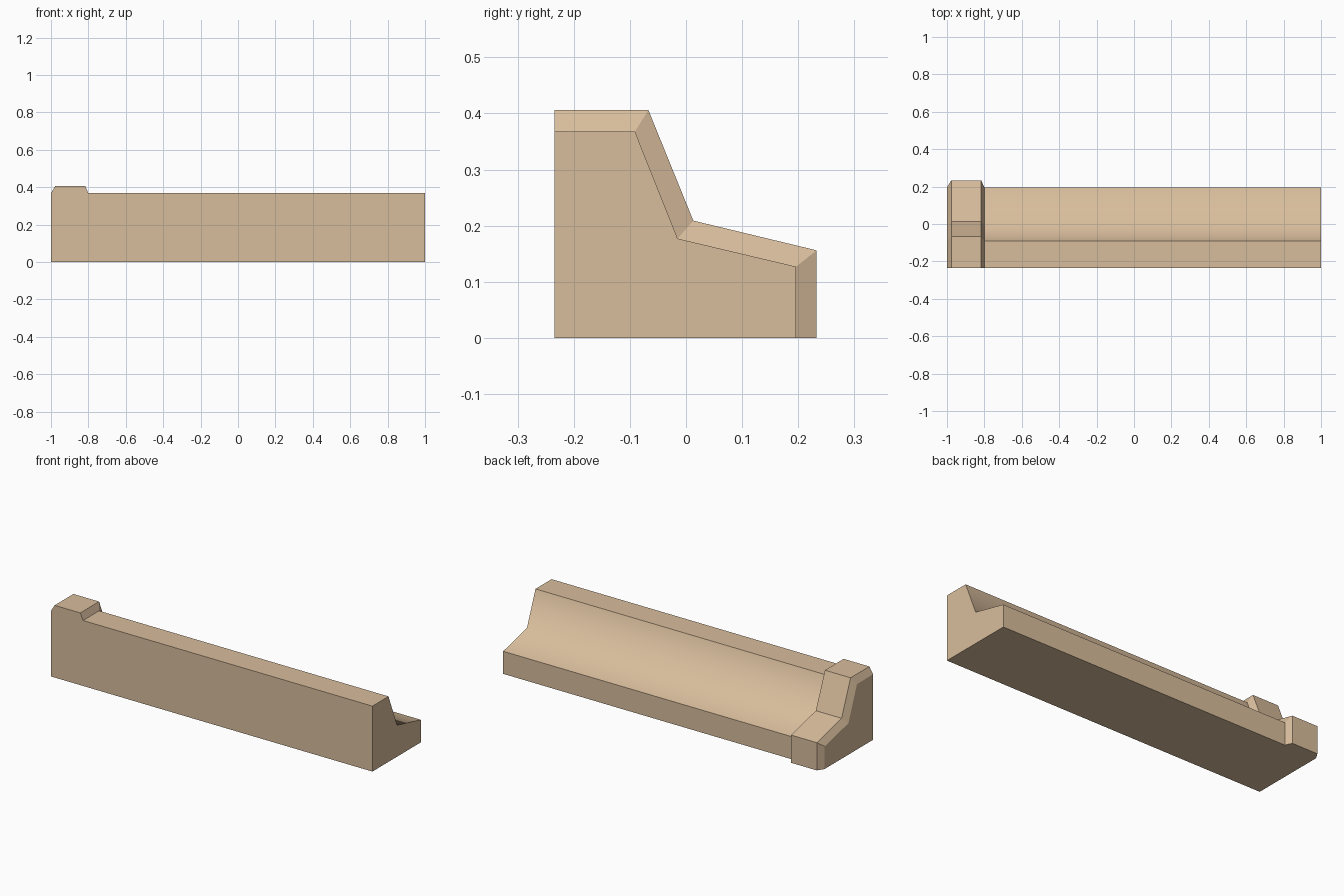
import bpy
import bmesh

# Remove the default cube
cube = bpy.data.objects.get("Cube")
if cube:
    bpy.data.objects.remove(cube, do_unlink=True)

# Single warm tan colour
TAN = (0.69, 0.51, 0.335, 1.0)
tan = bpy.data.materials.new("warm_tan")
tan.use_nodes = True
tan.diffuse_color = TAN
tan.node_tree.nodes["Principled BSDF"].inputs["Base Color"].default_value = TAN

# Cross-sections (y, z): the long rail and the slightly larger end block
RAIL = [(-0.234, 0), (0.196, 0), (0.196, 0.127),
        (-0.015, 0.177), (-0.091, 0.368), (-0.234, 0.368)]
BLOCK = [(-0.234, 0), (0.233, 0), (0.233, 0.156),
         (0.013, 0.209), (-0.067, 0.406), (-0.234, 0.406)]


def loft(name, stations, smooth_sides=()):
    """Join matching profiles placed along x into one closed solid."""
    bm = bmesh.new()
    rings = [[bm.verts.new((x, y, z)) for y, z in profile]
             for x, profile in stations]
    count = len(rings[0])
    for a, b in zip(rings, rings[1:]):
        for i in range(count):
            j = (i + 1) % count
            face = bm.faces.new((a[i], a[j], b[j], b[i]))
            face.smooth = i in smooth_sides and a is rings[-2]
    bm.faces.new(rings[0])
    bm.faces.new(rings[-1])
    bmesh.ops.recalc_face_normals(bm, faces=bm.faces)
    mesh = bpy.data.meshes.new(name)
    bm.to_mesh(mesh)
    bm.free()
    mesh.materials.append(tan)
    obj = bpy.data.objects.new(name, mesh)
    bpy.context.collection.objects.link(obj)
    return obj


# Rail with a bevelled end block; the two rail slopes blend smoothly
loft("rail_with_end_block",
     [(-1, RAIL), (-0.977, BLOCK), (-0.817, BLOCK), (-0.8, RAIL), (1, RAIL)],
     smooth_sides=(2, 3))
